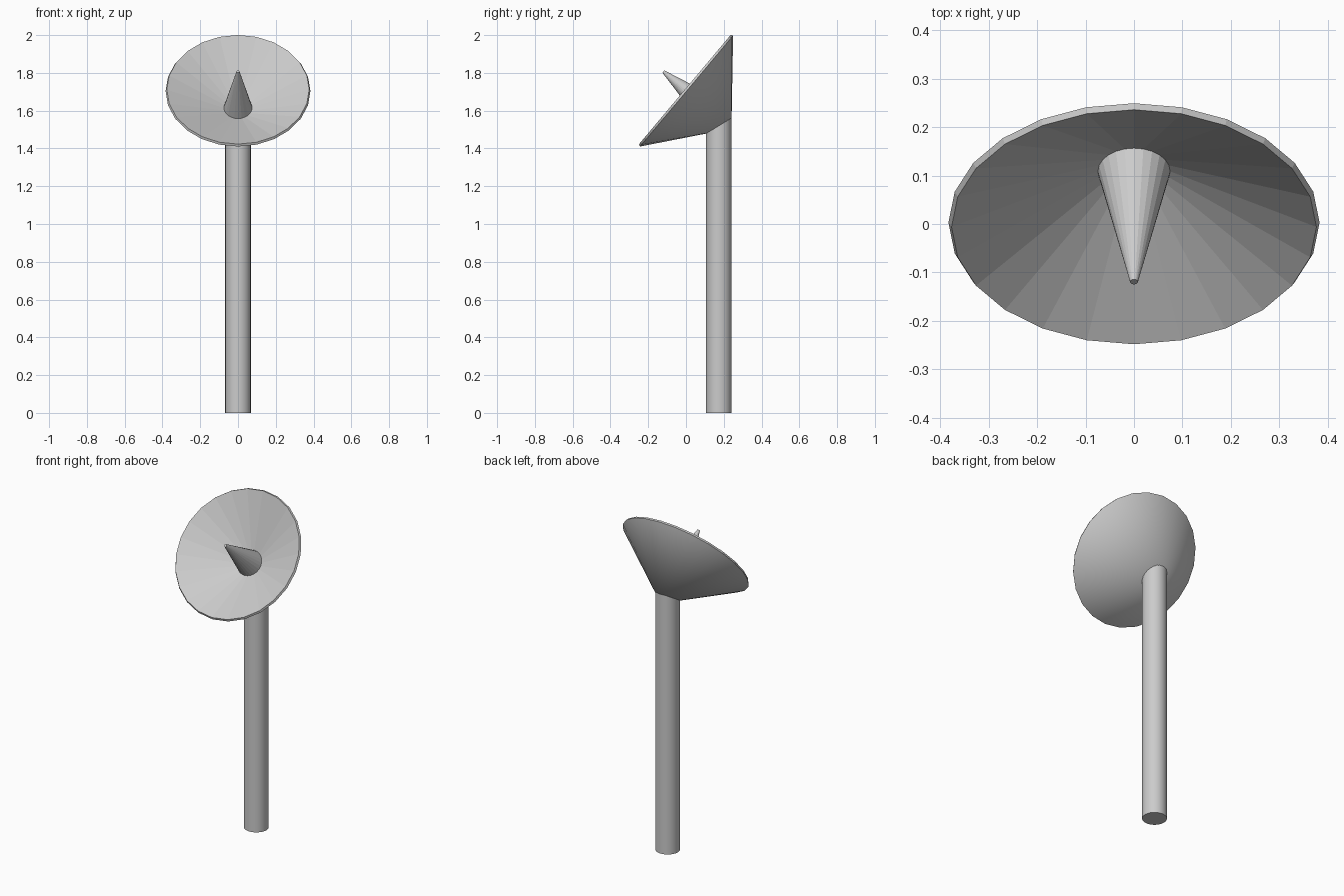
import bpy, bmesh, math
from mathutils import Matrix

if "Cube" in bpy.data.objects:
    bpy.data.objects.remove(bpy.data.objects["Cube"])

SIDES = 24
grey = bpy.data.materials.new("light_grey")
grey.use_nodes = True
colour = (0.6, 0.6, 0.6, 1)
grey.diffuse_color = colour
grey.node_tree.nodes["Principled BSDF"].inputs["Base Color"].default_value = colour


def lathe(name, profile, matrix, smooth_bands=()):
    """Revolve (radius, height) points about local z; radius 0 makes a tip."""
    bm = bmesh.new()
    rings = []
    for r, z in profile:
        if r == 0:
            rings.append([bm.verts.new((0, 0, z))] * SIDES)
        else:
            angles = [math.tau * i / SIDES for i in range(SIDES)]
            rings.append([bm.verts.new((r * math.cos(a), r * math.sin(a), z)) for a in angles])
    for band, (low, high) in enumerate(zip(rings, rings[1:])):
        for i in range(SIDES):
            j = (i + 1) % SIDES
            corners = list(dict.fromkeys((low[i], low[j], high[j], high[i])))
            face = bm.faces.new(corners)
            face.smooth = band in smooth_bands
    # Close any open ends, then keep hard creases between bands
    for ring in (rings[0], rings[-1]):
        if ring[0] is not ring[1]:
            bm.faces.new(ring)
    bmesh.ops.recalc_face_normals(bm, faces=bm.faces)
    for edge in bm.edges:
        edge.smooth = edge.calc_face_angle(0) < math.radians(30)
    mesh = bpy.data.meshes.new(name)
    bm.to_mesh(mesh)
    bm.free()
    mesh.materials.append(grey)
    obj = bpy.data.objects.new(name, mesh)
    obj.matrix_world = matrix
    bpy.context.collection.objects.link(obj)
    return obj


# Upright pole, its top buried in the back of the dish
lathe("pole", [(0.068, 0), (0.068, 1.56)], Matrix.Translation((0, 0.174, 0)), {0})

# Dish and spike share an axis tilted up toward the front
tilt = Matrix.Translation((0, 0.003, 1.704)) @ Matrix.Rotation(math.radians(50), 4, "X")

# Dish: smooth back cone, bevelled rim, shallow faceted bowl
lathe("dish", [(0, -0.31), (0.3835, 0), (0.377, 0.012), (0, -0.175)], tilt, {0})

# Central receiver spike
lathe("receiver_spike", [(0.077, -0.148), (0.008, 0.16)], tilt)
